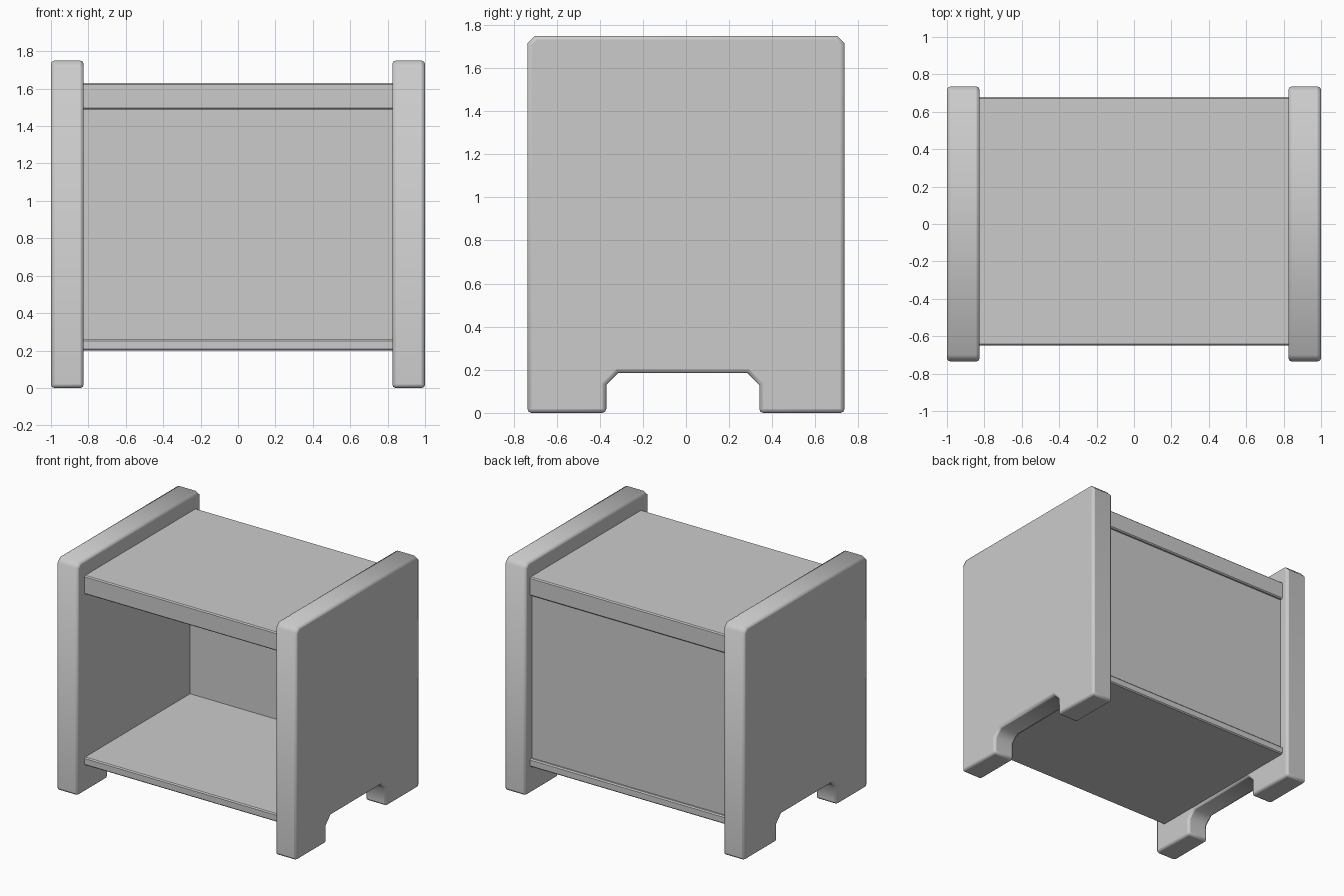
import bpy, bmesh
from math import radians

if "Cube" in bpy.data.objects:
    bpy.data.objects.remove(bpy.data.objects["Cube"])


def finish(obj, width):
    """Softly rounded edges with smooth shading."""
    bev = obj.modifiers.new("soft_edges", "BEVEL")
    bev.width = width
    bev.segments = 2
    bev.limit_method = "ANGLE"
    bev.angle_limit = radians(60)
    bpy.ops.object.select_all(action="DESELECT")
    obj.select_set(True)
    bpy.context.view_layer.objects.active = obj
    bpy.ops.object.shade_smooth_by_angle(angle=radians(50))


def extrude_profile(name, profile, x0, x1, width=0.0):
    """Extrude a (y, z) profile along x."""
    bm = bmesh.new()
    face = bm.faces.new([bm.verts.new((x0, y, z)) for y, z in profile])
    ext = bmesh.ops.extrude_face_region(bm, geom=[face])
    verts = [g for g in ext["geom"] if isinstance(g, bmesh.types.BMVert)]
    bmesh.ops.translate(bm, verts=verts, vec=(x1 - x0, 0, 0))
    bmesh.ops.recalc_face_normals(bm, faces=bm.faces)
    mesh = bpy.data.meshes.new(name)
    bm.to_mesh(mesh)
    bm.free()
    obj = bpy.data.objects.new(name, mesh)
    bpy.context.collection.objects.link(obj)
    if width:
        finish(obj, width)
    return obj


def board(name, y0, y1, z0, z1, c=0.0):
    """Board between the sides, long edges chamfered by c."""
    if c:
        prof = [(y0 + c, z0), (y1 - c, z0), (y1, z0 + c), (y1, z1 - c),
                (y1 - c, z1), (y0 + c, z1), (y0, z1 - c), (y0, z0 + c)]
    else:
        prof = [(y0, z0), (y1, z0), (y1, z1), (y0, z1)]
    obj = extrude_profile(name, prof, -0.83, 0.83)
    return obj


# Side panels with chamfered top corners and a foot cut-out
side = [(-0.735, 0), (-0.37, 0), (-0.37, 0.13), (-0.315, 0.185),
        (0.285, 0.185), (0.34, 0.13), (0.34, 0), (0.735, 0),
        (0.735, 1.715), (0.70, 1.75), (-0.70, 1.75), (-0.735, 1.715)]
for name, x0, x1 in (("left_side", -1.0, -0.825), ("right_side", 0.825, 1.0)):
    extrude_profile(name, side, x0, x1, 0.018)

# Top and bottom boards
board("top_board", -0.65, 0.68, 1.49, 1.63, 0.008)
board("bottom_board", -0.65, 0.68, 0.20, 0.26, 0.008)

# Slightly recessed back panel
board("back_panel", 0.607, 0.66, 0.255, 1.495)
